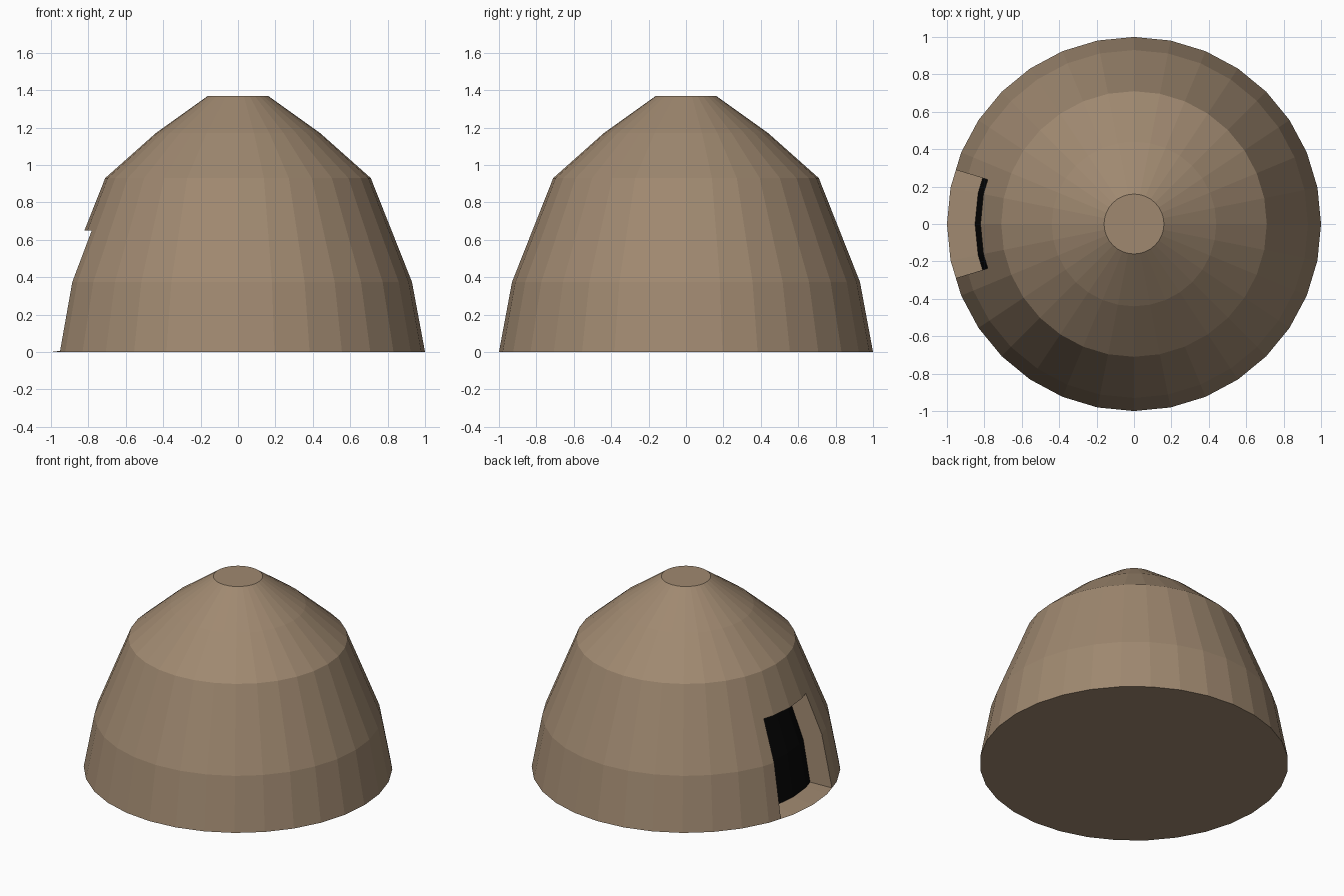
import bpy, bmesh, math

if "Cube" in bpy.data.objects:
    bpy.data.objects.remove(bpy.data.objects["Cube"])

SIDES = 32
STEP = 2 * math.pi / SIDES
# outer profile (radius, height); the third ring is the doorway lintel
OUTER = [(1.0, 0.0), (0.93, 0.375), (0.821, 0.65), (0.71, 0.93), (0.44, 1.17), (0.16, 1.37)]
# recessed door profile
INNER = [(0.85, 0.02), (0.803, 0.32), (0.69, 0.65)]
DOOR_BANDS = 2


def material(name, rgb):
    m = bpy.data.materials.new(name)
    m.diffuse_color = (*rgb, 1.0)
    m.use_nodes = True
    m.node_tree.nodes["Principled BSDF"].inputs["Base Color"].default_value = m.diffuse_color
    return m


def finish(bm, name, mat):
    mesh = bpy.data.meshes.new(name)
    bm.to_mesh(mesh)
    bm.free()
    mesh.materials.append(mat)
    obj = bpy.data.objects.new(name, mesh)
    bpy.context.collection.objects.link(obj)
    return obj


def point(step, r, z):
    # half steps lie on the middle of a flat side
    if step != int(step):
        r *= math.cos(STEP / 2)
    a = step * STEP
    return (r * math.cos(a), r * math.sin(a), z)


brown = material("mud brown", (0.35, 0.25, 0.163))
black = material("black", (0.002, 0.002, 0.002))

# door jambs fall midway between two corners on the -x side
mid = SIDES // 2
lo, hi = mid - 1.5, mid + 1.5
steps = sorted(list(range(SIDES)) + [lo, hi])
door_steps = [s for s in steps if lo <= s <= hi]
n = len(steps)

# hut shell with doorway opening
bm = bmesh.new()
rings = [[bm.verts.new(point(s, r, z)) for s in steps] for r, z in OUTER]
for b in range(len(rings) - 1):
    for i in range(n):
        j = (i + 1) % n
        if b < DOOR_BANDS and lo <= steps[i] < hi:
            continue
        bm.faces.new((rings[b][i], rings[b][j], rings[b + 1][j], rings[b + 1][i]))
bm.faces.new(rings[-1])
bm.faces.new(rings[0][::-1])

# doorway floor, lintel and jambs
first = steps.index(lo)
inner = [[bm.verts.new(point(s, r, z)) for s in door_steps] for r, z in INNER]
outer = [ring[first:first + len(door_steps)] for ring in rings[:3]]
for k in range(len(door_steps) - 1):
    bm.faces.new((outer[0][k], outer[0][k + 1], inner[0][k + 1], inner[0][k]))
    bm.faces.new((outer[2][k + 1], outer[2][k], inner[2][k], inner[2][k + 1]))
for b in range(DOOR_BANDS):
    bm.faces.new((outer[b][0], inner[b][0], inner[b + 1][0], outer[b + 1][0]))
    bm.faces.new((inner[b][-1], outer[b][-1], outer[b + 1][-1], inner[b + 1][-1]))
finish(bm, "hut_shell", brown)

# dark door set back in the doorway
bm = bmesh.new()
panel = [[bm.verts.new(point(s, r, z)) for s in door_steps] for r, z in INNER]
for b in range(DOOR_BANDS):
    for k in range(len(door_steps) - 1):
        bm.faces.new((panel[b][k], panel[b][k + 1], panel[b + 1][k + 1], panel[b + 1][k]))
finish(bm, "dark_doorway", black)
